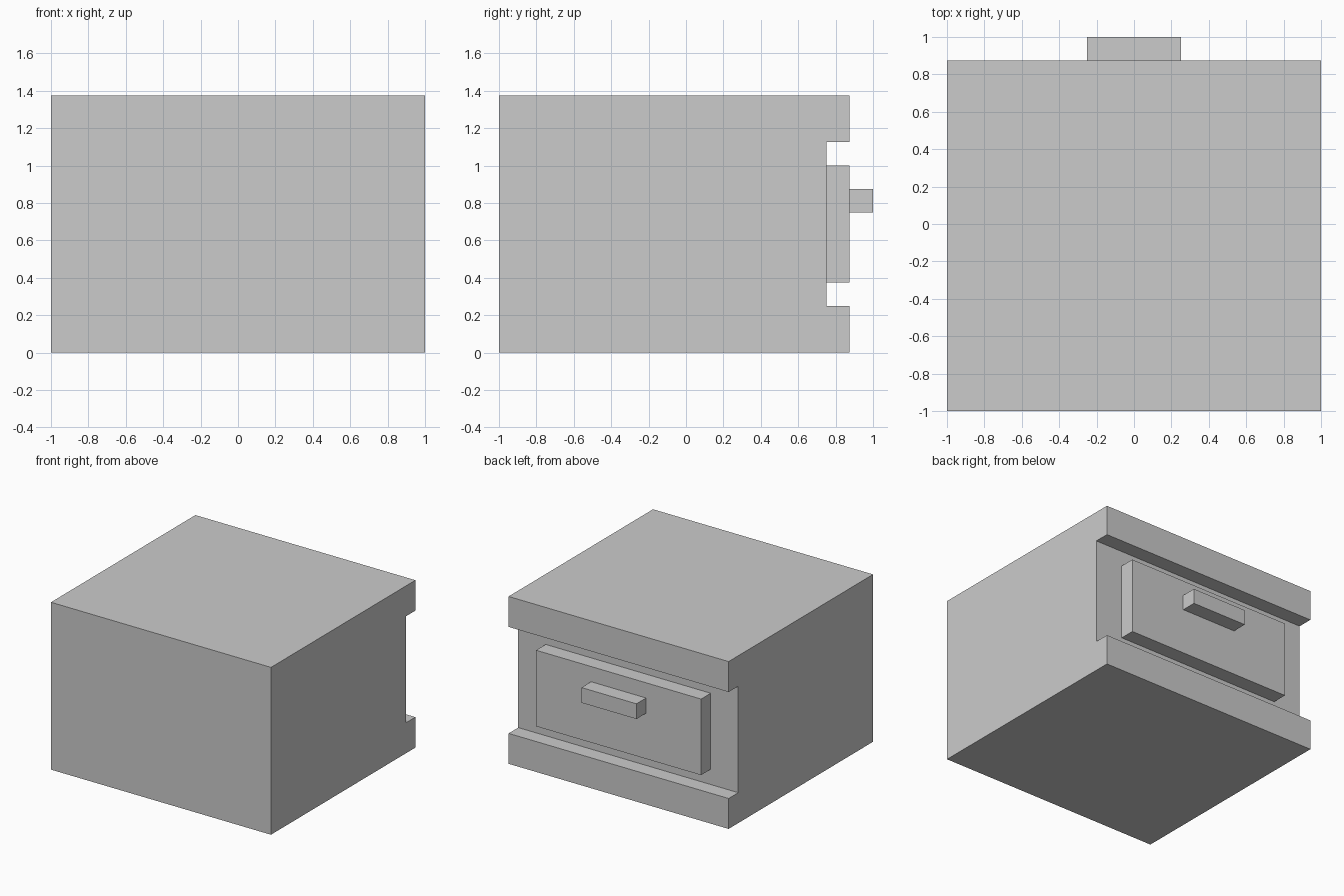
import bpy
import bmesh

if "Cube" in bpy.data.objects:
    bpy.data.objects.remove(bpy.data.objects["Cube"])


def extrude_profile(name, yz_points, half_width):
    """Extrude a side profile (y, z) symmetrically along x."""
    bm = bmesh.new()
    face = bm.faces.new([bm.verts.new((-half_width, y, z)) for y, z in yz_points])
    result = bmesh.ops.extrude_face_region(bm, geom=[face])
    moved = [v for v in result["geom"] if isinstance(v, bmesh.types.BMVert)]
    bmesh.ops.translate(bm, verts=moved, vec=(2 * half_width, 0, 0))
    bmesh.ops.recalc_face_normals(bm, faces=bm.faces)
    mesh = bpy.data.meshes.new(name)
    bm.to_mesh(mesh)
    bm.free()
    obj = bpy.data.objects.new(name, mesh)
    bpy.context.collection.objects.link(obj)
    return obj


def rect(y0, y1, z0, z1):
    return [(y0, z0), (y1, z0), (y1, z1), (y0, z1)]


# Cabinet with overhanging base and top
extrude_profile("cabinet_body", [
    (-1, 0), (0.875, 0), (0.875, 0.25), (0.75, 0.25),
    (0.75, 1.125), (0.875, 1.125), (0.875, 1.375), (-1, 1.375)], 1.0)

# Drawer panel and its handle
extrude_profile("drawer_front", rect(0.75, 0.875, 0.375, 1.0), 0.75)
extrude_profile("drawer_handle", rect(0.875, 1.0, 0.75, 0.875), 0.25)
